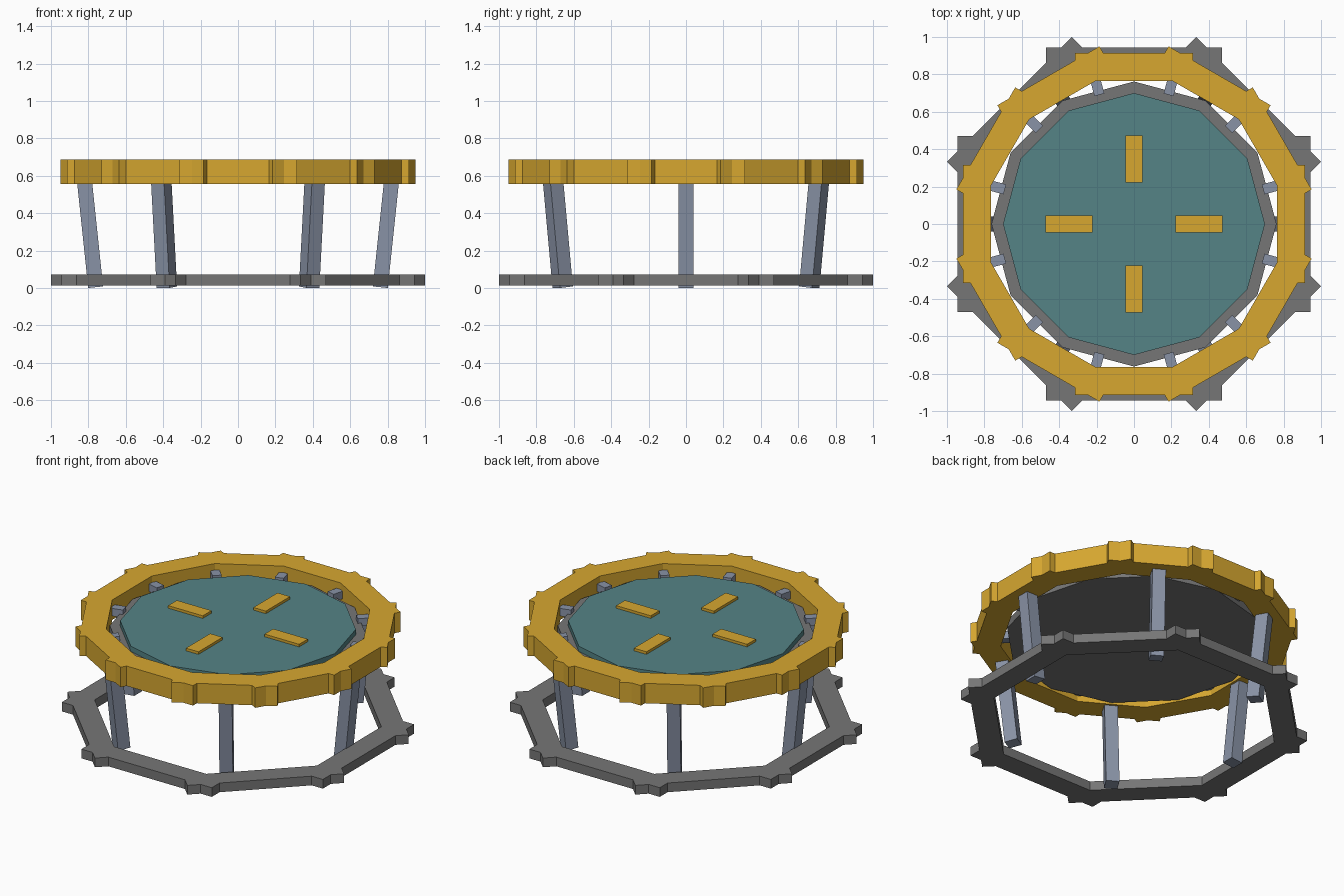
import bpy
from math import radians, pi
from mathutils import Matrix, Vector

if "Cube" in bpy.data.objects:
    bpy.data.objects.remove(bpy.data.objects["Cube"])


def material(name, rgb):
    m = bpy.data.materials.new(name)
    m.diffuse_color = (*rgb, 1)
    m.use_nodes = True
    m.node_tree.nodes["Principled BSDF"].inputs["Base Color"].default_value = m.diffuse_color
    return m


gold = material("gold", (0.68, 0.39, 0.03))
teal = material("teal", (0.09, 0.23, 0.24))
steel = material("steel", (0.25, 0.29, 0.38))
dark = material("dark_grey", (0.18, 0.18, 0.18))


def box(name, size, offset, angle, mat, tilt=0):
    """Box placed at offset along +x, tilted outward, then spun about z."""
    bpy.ops.mesh.primitive_cube_add(size=1)
    o = bpy.context.object
    o.name = name
    o.data.transform(Matrix.Rotation(angle, 4, 'Z') @ Matrix.Translation(Vector(offset))
                     @ Matrix.Rotation(tilt, 4, 'Y') @ Matrix.Diagonal((*size, 1)))
    o.data.materials.append(mat)
    return o


def radial(name, count, size, offset, mat, start=0, tilt=0):
    for i in range(count):
        box(f"{name}_{i + 1}", size, offset, start + 2 * pi * i / count, mat, tilt)


def disc(name, radius, z0, z1, mat):
    bpy.ops.mesh.primitive_cylinder_add(vertices=12, radius=radius, depth=z1 - z0,
                                        location=(0, 0, (z0 + z1) / 2))
    o = bpy.context.object
    o.name = name
    o.data.materials.append(mat)


# Lower ring of eight overlapping bars
radial("base_bar", 8, (0.14, 0.942, 0.06), (0.873, 0, 0.043), dark)

# Upper rim of twelve overlapping bars
radial("rim_bar", 12, (0.15, 0.63, 0.13), (0.84, 0, 0.622), gold)

# Six legs leaning outward
radial("leg", 6, (0.08, 0.08, 0.61), (0.793, 0, 0.308), steel, tilt=radians(6))

# Platform: dark tray with teal mat
disc("tray", 0.762, 0.565, 0.615, dark)
disc("mat", 0.70, 0.615, 0.65, teal)

# Small clips joining mat to rim
radial("clip", 12, (0.10, 0.055, 0.05), (0.765, 0, 0.62), steel, start=radians(15))

# Four marker pads on the mat
radial("pad", 4, (0.25, 0.09, 0.02), (0.348, 0, 0.657), gold)
